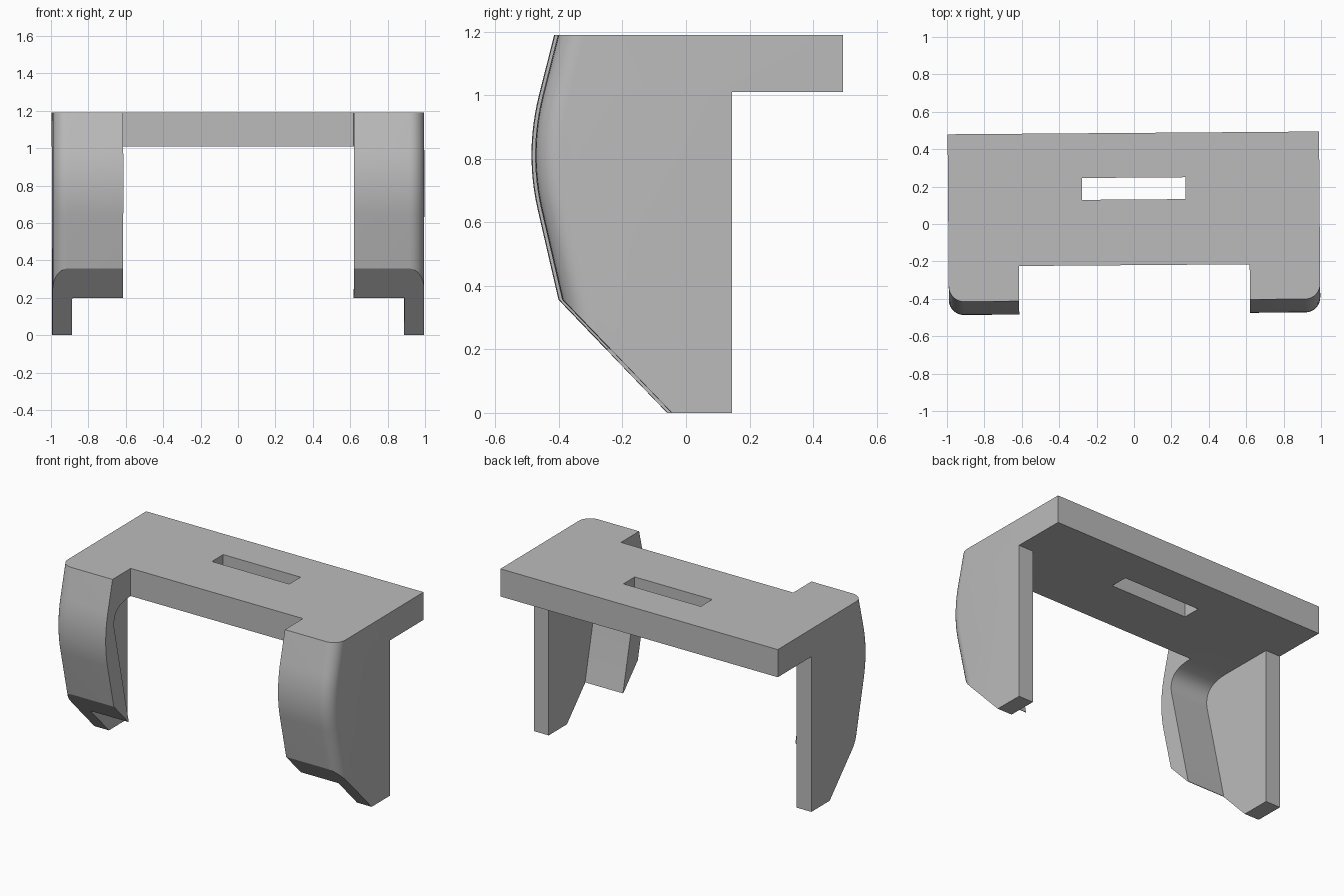
import bpy
import bmesh
from mathutils import Vector

cube = bpy.data.objects.get("Cube")
if cube:
    bpy.data.objects.remove(cube, do_unlink=True)

HALF = 0.993      # half width
HEIGHT = 1.19
UNDER = 1.01      # underside of the top plate
BACK = 0.487

grey = bpy.data.materials.new("plain grey")
grey.use_nodes = True
grey.diffuse_color = (0.5, 0.5, 0.5, 1)
grey.node_tree.nodes["Principled BSDF"].inputs["Base Color"].default_value = grey.diffuse_color


def curve(a, c, b, steps=12):
    """Quadratic arc from a to b, pulled towards c."""
    a, c, b = Vector(a), Vector(c), Vector(b)
    ts = [i / steps for i in range(steps + 1)]
    return [tuple(a * (1 - t) ** 2 + c * 2 * t * (1 - t) + b * t * t) for t in ts]


def extrude(outline, half):
    """Extrude a (y, z) outline across x from -half to half."""
    bm = bmesh.new()
    face = bm.faces.new([bm.verts.new((-half, y, z)) for y, z in outline])
    new = bmesh.ops.extrude_face_region(bm, geom=[face], use_keep_orig=True)["geom"]
    moved = [v for v in new if isinstance(v, bmesh.types.BMVert)]
    bmesh.ops.translate(bm, verts=moved, vec=(2 * half, 0, 0))
    bmesh.ops.recalc_face_normals(bm, faces=bm.faces)
    return bm


def to_object(bm, name):
    mesh = bpy.data.meshes.new(name)
    bm.to_mesh(mesh)
    bm.free()
    mesh.materials.append(grey)
    obj = bpy.data.objects.new(name, mesh)
    bpy.context.collection.objects.link(obj)
    return obj


def box_outline(y0, y1, z0, z1):
    return [(y0, z0), (y1, z0), (y1, z1), (y0, z1)]


# Solid side silhouette with a bowed front
front = [(-0.408, HEIGHT)]
front += curve((-0.456, 1.0), (-0.501, 0.82), (-0.46, 0.64))
front += [(-0.393, 0.35), (-0.312, 0)]
back = [(0.138, 0), (0.138, UNDER), (BACK, UNDER), (BACK, HEIGHT)]
bm = extrude(front + back, HALF)

# Rounded outer front edges
rim = [e for e in bm.edges
       if all(v.co.y < -0.25 for v in e.verts)
       and abs(e.verts[0].co.x - e.verts[1].co.x) < 0.01]
bmesh.ops.bevel(bm, geom=rim, offset=0.08, segments=8, profile=0.5, affect='EDGES')

# Slanted cut at the lower front
cut = bmesh.ops.bisect_plane(
    bm, geom=bm.verts[:] + bm.edges[:] + bm.faces[:],
    plane_co=(0, -0.052, 0), plane_no=(0, -0.355, -0.341), clear_outer=True)
bmesh.ops.holes_fill(bm, edges=[e for e in bm.edges if e.is_boundary])
bmesh.ops.recalc_face_normals(bm, faces=bm.faces)
body = to_object(bm, "bridge_body")

# Hollow between the side plates, leaving thin curved front shells
hollow = curve((-0.22, UNDER), (-0.415, UNDER), (-0.39, 0.86))
hollow += [(-0.24, 0.2), (-1, 0.2), (-1, -0.2), (1, -0.2), (1, UNDER)]
cutters = [
    to_object(extrude(hollow, 0.888), "hollow_cutter"),
    to_object(extrude(box_outline(-1, -0.22, -0.3, 1.5), 0.617), "front_gap_cutter"),
    to_object(extrude(box_outline(0.131, 0.248, 0.8, 1.5), 0.277), "slot_cutter"),
]

bpy.ops.object.select_all(action='DESELECT')
body.select_set(True)
bpy.context.view_layer.objects.active = body
for cutter in cutters:
    cutter.hide_render = True
    mod = body.modifiers.new(cutter.name, 'BOOLEAN')
    mod.operation = 'DIFFERENCE'
    mod.solver = 'EXACT'
    mod.object = cutter
    bpy.ops.object.modifier_apply(modifier=mod.name)
    bpy.data.objects.remove(cutter, do_unlink=True)

# Slight turn, and smooth shading on the curved parts only
body.rotation_euler.z = 0.0075
bpy.ops.object.shade_smooth_by_angle(angle=0.4)
